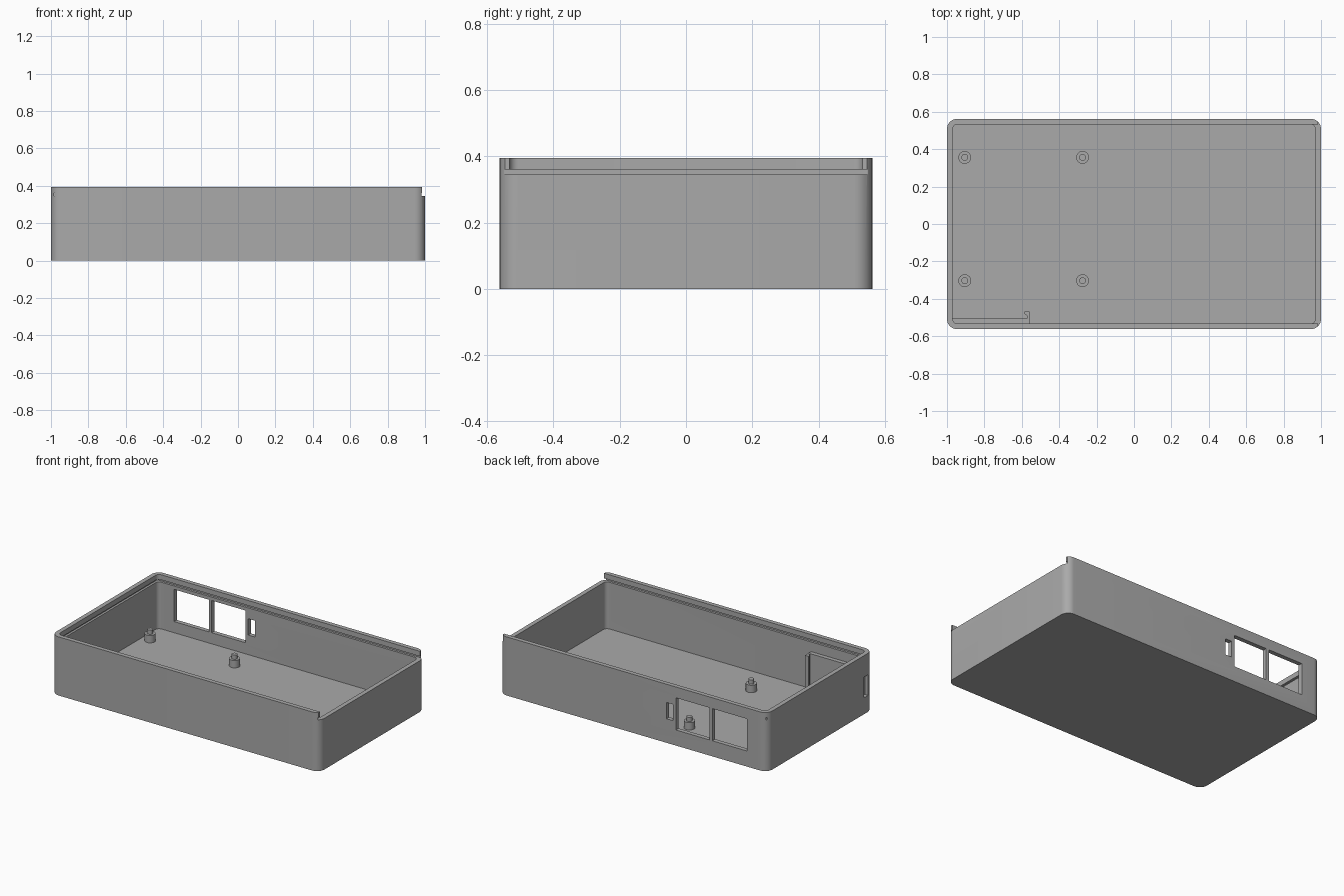
import bpy
import bmesh
from math import cos, sin, pi

if "Cube" in bpy.data.objects:
    bpy.data.objects.remove(bpy.data.objects["Cube"], do_unlink=True)

grey = bpy.data.materials.new("plain_grey")
grey.use_nodes = True
colour = (0.4, 0.4, 0.4, 1)
grey.diffuse_color = colour
grey.node_tree.nodes["Principled BSDF"].inputs["Base Color"].default_value = colour


def prism(name, outline, z0, z1):
    """Extrude a flat outline from z0 to z1."""
    bm = bmesh.new()
    face = bm.faces.new([bm.verts.new((x, y, z0)) for x, y in outline])
    top = bmesh.ops.extrude_face_region(bm, geom=[face])["geom"]
    for v in top:
        if isinstance(v, bmesh.types.BMVert):
            v.co.z = z1
    bmesh.ops.recalc_face_normals(bm, faces=bm.faces)
    mesh = bpy.data.meshes.new(name)
    bm.to_mesh(mesh)
    bm.free()
    mesh.materials.append(grey)
    obj = bpy.data.objects.new(name, mesh)
    bpy.context.collection.objects.link(obj)
    return obj


def box(name, x0, x1, y0, y1, z0, z1):
    return prism(name, [(x0, y0), (x1, y0), (x1, y1), (x0, y1)], z0, z1)


def rounded(hx, hy, r, steps=8):
    """Rectangle outline with rounded corners."""
    pts = []
    for i, (sx, sy) in enumerate([(1, 1), (-1, 1), (-1, -1), (1, -1)]):
        for k in range(steps + 1):
            a = (i + k / steps) * pi / 2
            pts.append((sx * (hx - r) + r * cos(a), sy * (hy - r) + r * sin(a)))
    return pts


def disc(x, y, r, n=32):
    return [(x + r * cos(2 * pi * i / n), y + r * sin(2 * pi * i / n)) for i in range(n)]


def smooth(obj):
    bpy.ops.object.select_all(action="DESELECT")
    obj.select_set(True)
    bpy.context.view_layer.objects.active = obj
    bpy.ops.object.shade_smooth_by_angle(angle=pi / 6)


def cut(obj, cutter):
    mod = obj.modifiers.new("cut", "BOOLEAN")
    mod.operation = "DIFFERENCE"
    mod.solver = "EXACT"
    mod.object = cutter
    cutter.hide_render = True
    bpy.context.view_layer.objects.active = obj
    bpy.ops.object.modifier_apply(modifier=mod.name)
    bpy.data.objects.remove(cutter, do_unlink=True)


# Tray body
HX, HY, TOP = 1.0, 0.5625, 0.395
FLOOR, LEDGE = 0.03, 0.345
IX, IY = 0.97, 0.533
tray = prism("tray_body", rounded(HX, HY, 0.055), 0, TOP)
cut(tray, prism("cavity", rounded(IX, IY, 0.027), FLOOR, 0.5))

# Sliding lid channel, open at one end
cut(tray, box("lid_groove", -0.985, 1.1, -0.548, 0.548, LEDGE, 0.361))
cut(tray, box("lid_entry", 0.9, 1.1, -IY, IY, LEDGE, 0.5))
cut(tray, box("end_trim", 0.984, 1.1, -0.7, 0.7, LEDGE, 0.5))

# Connector openings in the back wall
for x0, x1, z0, z1 in [(-0.85, -0.59, 0.105, 0.322),
                       (-0.57, -0.318, 0.105, 0.322),
                       (-0.298, -0.248, 0.162, 0.272)]:
    cut(tray, box("opening", x0, x1, 0.5, 0.6, z0, z1))

# Card slot in the end wall
cut(tray, box("card_slot", -1.1, -0.95, -0.512, -0.468, 0.11, 0.25))
smooth(tray)

# Card backing plate and its hooked stop
box("card_plate", -0.975, -0.56, -0.54, -0.505, 0.02, 0.28)
prism("card_stop", [(-0.573, -0.54), (-0.56, -0.54), (-0.56, -0.467),
                    (-0.585, -0.467), (-0.585, -0.48), (-0.573, -0.49)], 0.02, 0.28)

# Board posts with locating pins
for x in (-0.905, -0.275):
    for y in (-0.303, 0.356):
        smooth(prism("board_post", disc(x, y, 0.034), 0.02, 0.08))
        smooth(prism("post_pin", disc(x, y, 0.018), 0.07, 0.108))
